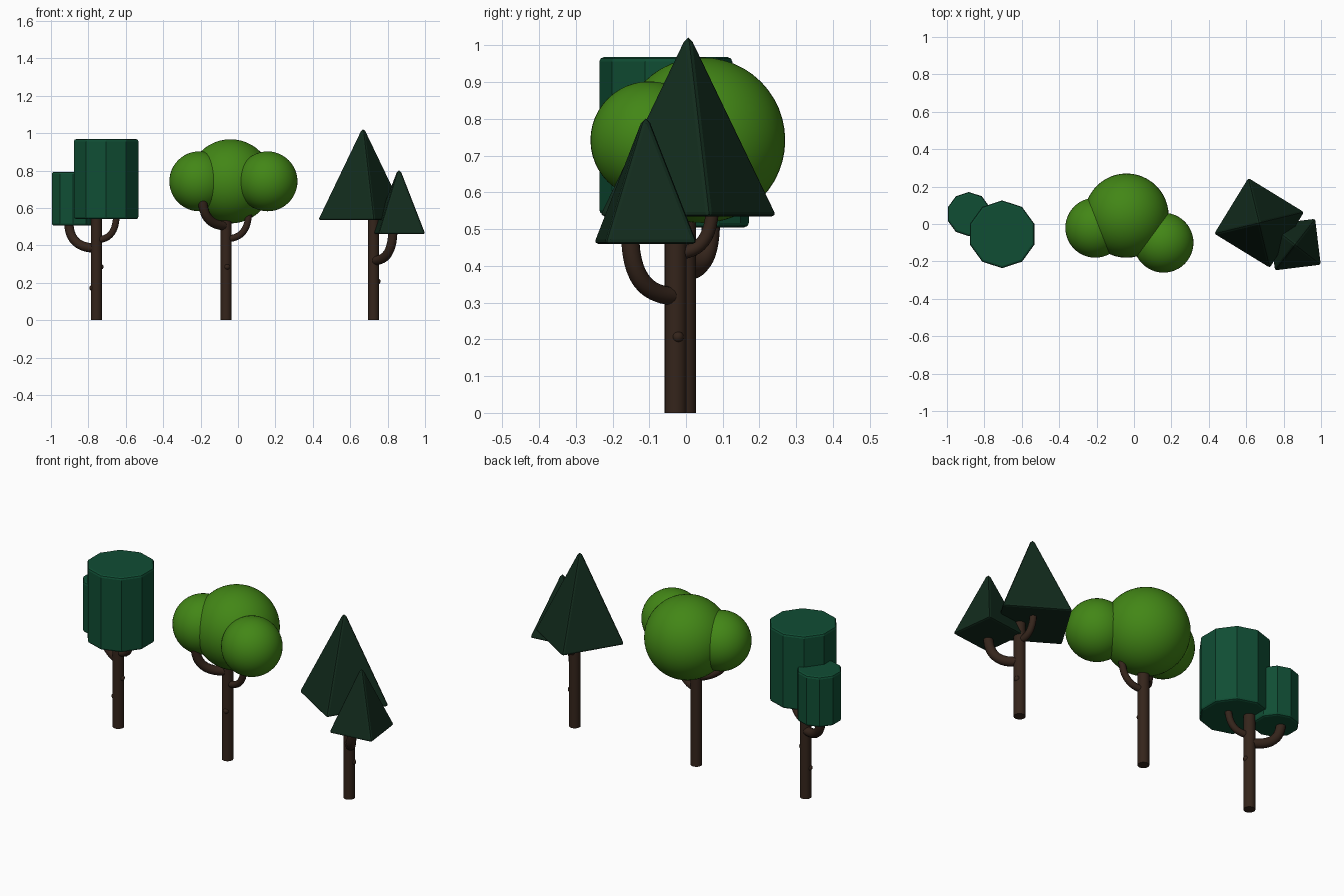
import bpy
from math import radians, cos, sin
from mathutils import Vector

if "Cube" in bpy.data.objects:
    bpy.data.objects.remove(bpy.data.objects["Cube"])


def material(name, rgb):
    m = bpy.data.materials.new(name)
    m.diffuse_color = (*rgb, 1)
    m.use_nodes = True
    m.node_tree.nodes["Principled BSDF"].inputs["Base Color"].default_value = m.diffuse_color
    return m


BARK = material("bark", (0.035, 0.018, 0.011))
LEAF = material("leaf_green", (0.055, 0.24, 0.008))
TEAL = material("teal_green", (0.005, 0.075, 0.034))
PINE = material("pine_green", (0.006, 0.024, 0.012))


def finish(name, mat, smooth=False, bevel=0):
    ob = bpy.context.object
    ob.name = name
    ob.data.materials.append(mat)
    if bevel:
        b = ob.modifiers.new("soft_edges", 'BEVEL')
        b.width, b.segments = bevel, 2
        b.limit_method = 'ANGLE'
        b.angle_limit = radians(45)
    if smooth:
        bpy.ops.object.shade_smooth_by_angle(angle=radians(40))
    return ob


def trunk(name, x, y, top):
    bpy.ops.mesh.primitive_cylinder_add(vertices=24, radius=0.03, depth=top,
                                        location=(x, y, top / 2))
    finish(name, BARK, True)


def knot(name, x, y, z, angle):
    a = radians(angle)
    bpy.ops.mesh.primitive_uv_sphere_add(segments=16, ring_count=8, radius=0.016,
                                         location=(x + 0.022 * cos(a), y + 0.022 * sin(a), z))
    finish(name, BARK, True)


# branch leaves the trunk level and turns straight up
def branch(name, start, end, r):
    s, e = Vector(start), Vector(end)
    cu = bpy.data.curves.new(name, 'CURVE')
    cu.dimensions = '3D'
    cu.bevel_depth, cu.bevel_resolution = r, 4
    cu.use_fill_caps = True
    cu.resolution_u = 12
    sp = cu.splines.new('BEZIER')
    sp.bezier_points.add(1)
    corner = Vector((e.x, e.y, s.z))
    k = 0.68
    a, b = sp.bezier_points
    for p in (a, b):
        p.handle_left_type = p.handle_right_type = 'FREE'
    a.co, a.handle_left, a.handle_right = s, s - (corner - s) * 0.3, s.lerp(corner, k)
    b.co, b.handle_left, b.handle_right = e, e.lerp(corner, k), e + Vector((0, 0, 0.03))
    ob = bpy.data.objects.new(name, cu)
    bpy.context.collection.objects.link(ob)
    bpy.ops.object.select_all(action='DESELECT')
    ob.select_set(True)
    bpy.context.view_layer.objects.active = ob
    bpy.ops.object.convert(target='MESH')
    finish(name, BARK, True)


def drum_crown(name, x, y, z0, z1, r):
    bpy.ops.mesh.primitive_cylinder_add(vertices=10, radius=r, depth=z1 - z0,
                                        location=(x, y, (z0 + z1) / 2))
    finish(name, TEAL, bevel=0.012)


def ball_crown(name, x, y, z, r):
    bpy.ops.mesh.primitive_uv_sphere_add(segments=48, ring_count=24, radius=r,
                                         location=(x, y, z))
    finish(name, LEAF, True)


def pyramid_crown(name, x, y, z0, z1, r, angle):
    # the turn is measured to a base corner
    bpy.ops.mesh.primitive_cone_add(vertices=4, radius1=r, radius2=0, depth=z1 - z0,
                                    location=(x, y, (z0 + z1) / 2),
                                    rotation=(0, 0, radians(angle)))
    finish(name, PINE, bevel=0.012)


# drum-crowned tree
X, Y = -0.757, -0.003
trunk("drum_tree_trunk", X, Y, 0.56)
drum_crown("drum_tree_crown", -0.705, -0.055, 0.54, 0.968, 0.181)
drum_crown("drum_tree_side_crown", -0.883, 0.053, 0.505, 0.793, 0.118)
branch("drum_tree_left_branch", (X, Y, 0.385), (-0.905, 0.068, 0.53), 0.025)
branch("drum_tree_right_branch", (X, Y, 0.43), (-0.65, -0.04, 0.57), 0.018)
knot("drum_tree_upper_knot", X, Y, 0.285, 0)
knot("drum_tree_lower_knot", X, Y, 0.172, 190)

# ball-crowned tree
X, Y = -0.064, -0.003
trunk("ball_tree_trunk", X, Y, 0.56)
ball_crown("ball_tree_crown", -0.04, 0.045, 0.742, 0.225)
ball_crown("ball_tree_left_crown", -0.207, -0.02, 0.742, 0.16)
ball_crown("ball_tree_right_crown", 0.158, -0.1, 0.742, 0.16)
branch("ball_tree_left_branch", (X, Y, 0.505), (-0.19, -0.115, 0.66), 0.025)
branch("ball_tree_right_branch", (X, Y, 0.435), (0.058, -0.025, 0.59), 0.018)
knot("ball_tree_knot", X, Y, 0.285, -75)

# pyramid-crowned tree
X, Y = 0.725, -0.028
trunk("pyramid_tree_trunk", X, Y, 0.56)
pyramid_crown("pyramid_tree_crown", 0.669, 0.006, 0.535, 1.045, 0.252, 13.5)
pyramid_crown("pyramid_tree_side_crown", 0.861, -0.11, 0.46, 0.825, 0.18, 52)
branch("pyramid_tree_front_branch", (X, Y, 0.318), (0.828, -0.152, 0.49), 0.025)
branch("pyramid_tree_back_branch", (X, Y, 0.435), (0.718, 0.072, 0.57), 0.018)
knot("pyramid_tree_knot", X, Y, 0.207, 15)
